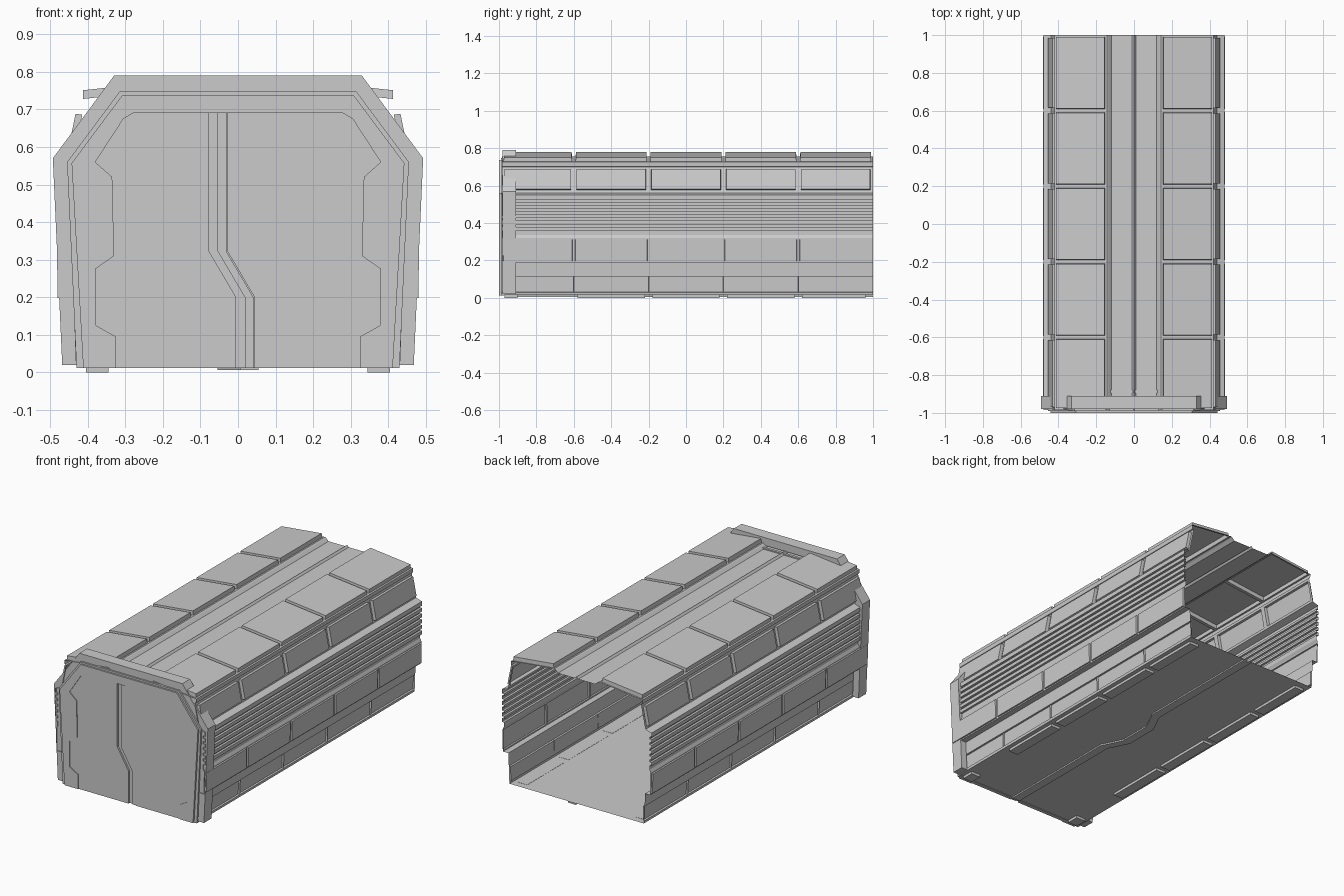
import bpy, bmesh

if "Cube" in bpy.data.objects:
    bpy.data.objects.remove(bpy.data.objects["Cube"])

def plate(name, pts, y0, y1):
    """Extrude an (x, z) outline from y0 to y1."""
    bm = bmesh.new()
    face = bm.faces.new([bm.verts.new((x, y0, z)) for x, z in pts])
    out = bmesh.ops.extrude_face_region(bm, geom=[face], use_keep_orig=True)
    for v in out["geom"]:
        if isinstance(v, bmesh.types.BMVert):
            v.co.y = y1
    bmesh.ops.recalc_face_normals(bm, faces=bm.faces[:])
    return finish(name, bm)

def finish(name, bm):
    me = bpy.data.meshes.new(name)
    bm.to_mesh(me)
    bm.free()
    ob = bpy.data.objects.new(name, me)
    bpy.context.collection.objects.link(ob)
    return ob

def box(name, x0, x1, y0, y1, z0, z1):
    return plate(name, [(x0, z0), (x1, z0), (x1, z1), (x0, z1)], y0, y1)

def mirror_x(ob):
    m = ob.modifiers.new("mirror", "MIRROR")
    m.use_clip = True

def both(pts):
    """Complete a right-hand outline with its mirror image."""
    return pts + [(-x, z) for x, z in reversed(pts)]

# Hull: one thin sheet, half section from floor centre up to roof centre
# each entry: x, z, panel margin and panel depth for the strip that starts there
section = [(0, .015, 0, 0), (.43, .015, 0, 0), (.432, .03, .015, -.01),
           (.435, .115, 0, 0), (.438, .19, 0, 0), (.472, .19, .01, .008),
           (.474, .32, 0, 0), (.466, .335, 0, 0)]
for k in range(5):                                   # louvre ribs
    z = .36 + k * .033
    section += [(.466, z, 0, 0), (.479, z, 0, 0), (.479, z + .02, 0, 0), (.466, z + .02, 0, 0)]
section += [(.466, .525, 0, 0), (.478, .525, 0, 0), (.478, .55, 0, 0),
            (.44, .562, .02, .018), (.412, .70, 0, 0), (.42, .703, 0, 0),
            (.422, .727, .014, .023), (.143, .757, 0, 0), (.135, .752, 0, 0),
            (.12, .738, 0, 0), (.01, .738, 0, 0), (0, .75, 0, 0)]
stations = [-.985, -.6, -.2, .2, .6, 1]
bm = bmesh.new()
grid = [[bm.verts.new((x, y, z)) for y in stations] for x, z, _, _ in section]
strips = []
for i in range(len(section) - 1):
    strips.append([bm.faces.new((grid[i][j], grid[i][j + 1], grid[i + 1][j + 1], grid[i + 1][j]))
                   for j in range(len(stations) - 1)])
for faces, (_, _, margin, depth) in zip(strips, section):
    if margin:                                       # raised or sunk panels
        bmesh.ops.inset_individual(bm, faces=faces, thickness=margin, depth=0)
        bmesh.ops.inset_individual(bm, faces=faces, thickness=.002, depth=depth)
mirror_x(finish("hull_shell", bm))

# Outer portal arch around the front end
arch_out = [(.468, .02), (.493, .57), (.33, .79)]
arch_in = [(.43, .02), (.45, .56), (.315, .745)]
plate("portal_arch", both(arch_out) + list(reversed(both(arch_in))), -.98, -.91)

# Door surround with stepped opening, in two layers
opening = [(.325, .012), (.325, .095), (.378, .125), (.38, .275), (.33, .31),
           (.335, .52), (.38, .56), (.305, .675), (.28, .69)]
rim = [(.43, .012), (.455, .56), (.315, .748)]
face = [(.412, .012), (.443, .557), (.308, .738)]
plate("surround_rim", both(rim) + list(reversed(both(opening))), -.99, -.97)
plate("surround_face", both(face) + list(reversed(both(opening))), -1, -.99)

# Door leaves meeting on a crooked seam
seam = [(0, .69), (0, .322), (.072, .2), (.072, .012)]
def seam_at(dx):
    return [(x + dx, z) for x, z in seam]
left = [(-x, z) for x, z in opening]
plate("door_backing", both(opening), -.985, -.972)
plate("left_door", left + seam_at(-.077), -.995, -.985)
plate("right_door", opening + seam_at(-.028), -.995, -.985)
plate("door_seal", seam_at(-.054) + list(reversed(seam_at(-.031))), -.991, -.985)

# Roof channel end slot
box("roof_slot", -.125, .125, -.895, -.88, .735, .745)

# Floor seam strip with a zigzag in the middle
path = [(.03, -.97), (.03, -.22), (-.03, -.1), (-.03, .1), (.03, .22), (.03, 1)]
bm = bmesh.new()
rows = [(bm.verts.new((x - .025, y, .01)), bm.verts.new((x + .025, y, .01))) for x, y in path]
for a, b in zip(rows, rows[1:]):
    bm.faces.new((a[0], b[0], b[1], a[1]))
strip = finish("floor_seam", bm)
s = strip.modifiers.new("thickness", "SOLIDIFY")
s.thickness = .008
s.offset = 0

# Skid pads under the floor edges
for y0, y1 in ((-.97, -.9), (-.58, -.22), (-.18, .18), (.22, .58), (.62, .96)):
    mirror_x(box("floor_pad", .345, .405, y0, y1, 0, .016))
